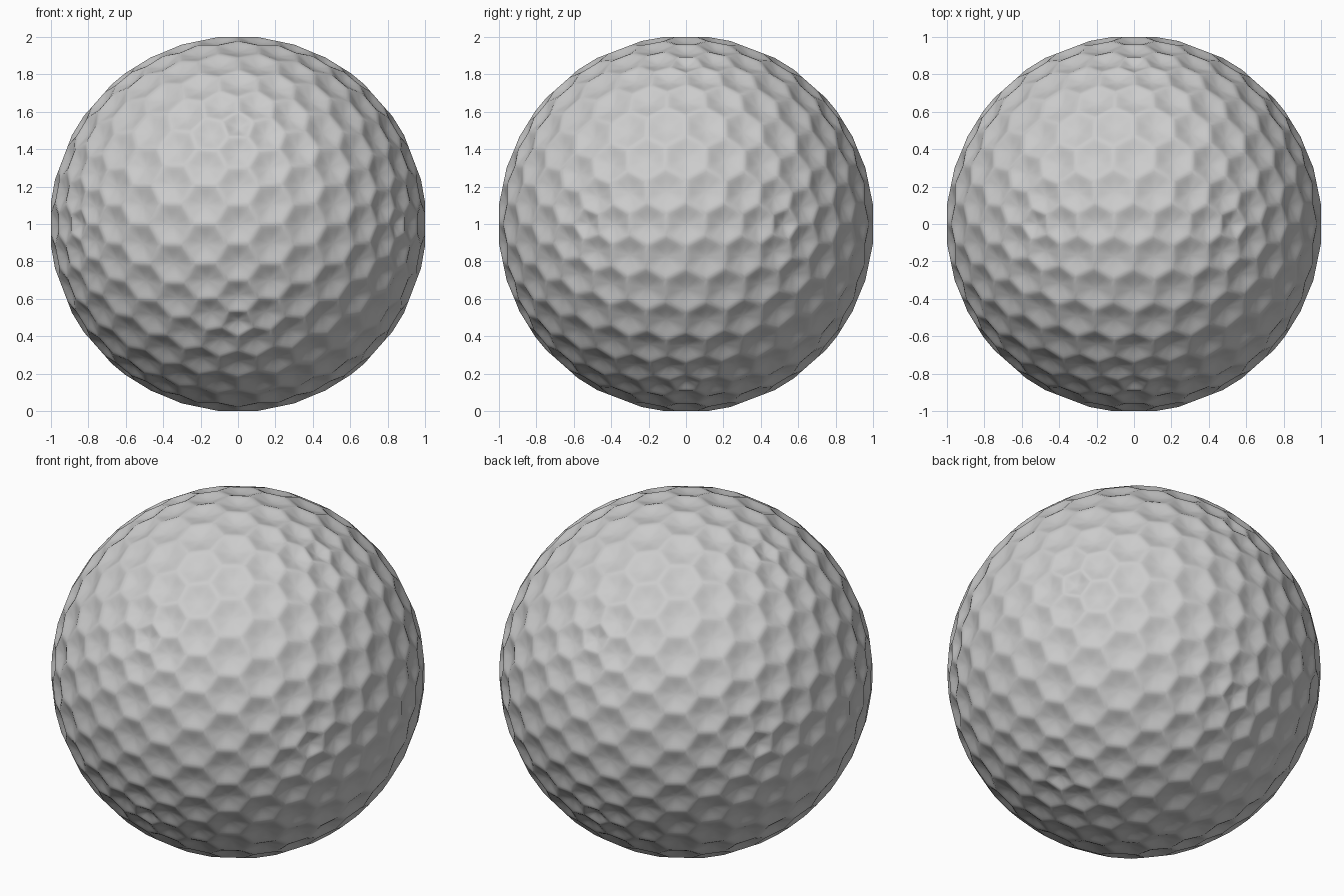
import bpy, bmesh
from mathutils import Vector

if "Cube" in bpy.data.objects:
    bpy.data.objects.remove(bpy.data.objects["Cube"])

FREQ = 6          # dimple rows along each icosahedron edge
RADIUS = 1.0067   # radius at the ridge corners
DEPTH = 0.026     # dimple depth below the ridges
RINGS = (1.0, 0.85, 0.7, 0.5, 0.25)
SEG = 3           # points along each side of a dimple

# icosahedron with a two-fold axis along x, y and z
g = (1 + 5 ** 0.5) / 2
ico = bmesh.new()
for a in (-1, 1):
    for b in (-g, g):
        for co in ((0, b, a), (a, 0, b), (b, a, 0)):
            ico.verts.new(Vector(co).normalized())
bmesh.ops.convex_hull(ico, input=ico.verts[:])

# triangular grid pushed out to the sphere: every point is a dimple centre
bmesh.ops.subdivide_edges(ico, edges=ico.edges[:], cuts=FREQ - 1, use_grid_fill=True)
for v in ico.verts:
    v.co.normalize()
ico.normal_update()


def sorted_corners(v):
    """Centres of the faces around v, in order: the dimple's rim."""
    n = v.co.normalized()
    u = n.orthogonal().normalized()
    w = n.cross(u)
    pts = [f.calc_center_median().normalized() for f in v.link_faces]
    ref = Vector((1, 0))
    return sorted(pts, key=lambda p: Vector((p.dot(u), -p.dot(w))).angle_signed(ref))


# each cell is a polygon bowl sharing its rim with its neighbours
bm = bmesh.new()
for v in ico.verts:
    rim = []
    corners = sorted_corners(v)
    for i, p in enumerate(corners):
        q = corners[(i + 1) % len(corners)]
        rim += [p.lerp(q, k / SEG) for k in range(SEG)]
    mid = sum(corners, Vector()) / len(corners)
    loops = []
    for t in RINGS:
        sink = DEPTH * (1 - t * t) ** 1.5
        loops.append([bm.verts.new(mid.lerp(p, t) * RADIUS
                      + (v.co * ((1 - t * t) * (1 - mid.length) - sink))) for p in rim])
    centre = bm.verts.new(mid * RADIUS + v.co * (1 - mid.length - DEPTH))
    n = len(rim)
    for i in range(n):
        j = (i + 1) % n
        for outer, inner in zip(loops, loops[1:]):
            bm.faces.new((outer[i], outer[j], inner[j], inner[i]))
        bm.faces.new((loops[-1][i], loops[-1][j], centre))
ico.free()

bmesh.ops.remove_doubles(bm, verts=bm.verts[:], dist=0.0005)
bmesh.ops.recalc_face_normals(bm, faces=bm.faces[:])
for f in bm.faces:
    f.smooth = True

# dimpled ball standing on the ground plane
mesh = bpy.data.meshes.new("dimpled_ball")
bm.to_mesh(mesh)
bm.free()
ball = bpy.data.objects.new("dimpled_ball", mesh)
ball.location.z = 1
bpy.context.collection.objects.link(ball)
